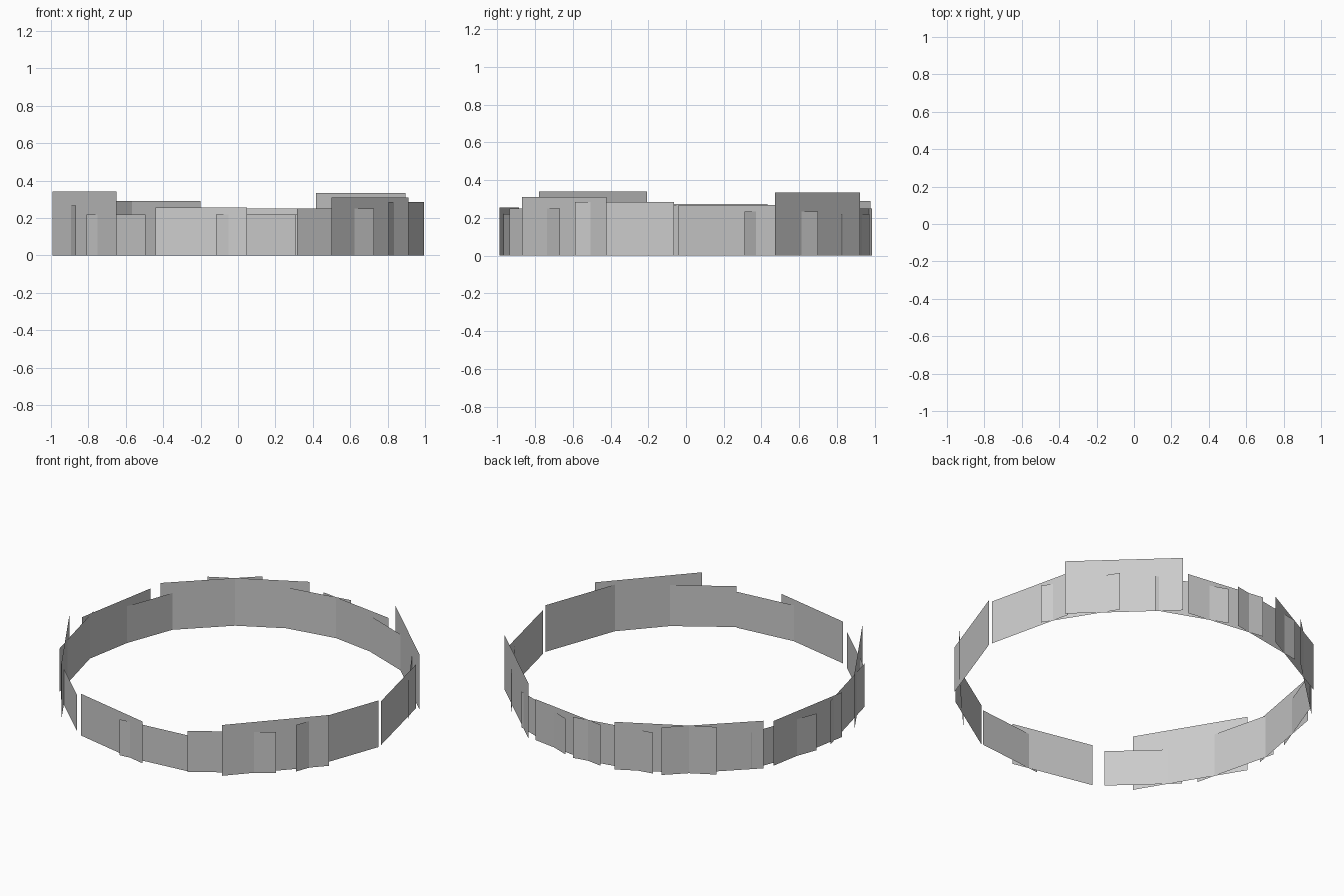
import bpy
from math import radians, cos, sin

if "Cube" in bpy.data.objects:
    bpy.data.objects.remove(bpy.data.objects["Cube"])

RADIUS = 0.957   # distance of every panel's middle from the centre
ASPECT = 0.51    # panel height / width

# (angle in degrees, panel width) around the ring
PANELS = [
    (13.1, 0.525), (31.9, 0.46), (46.7, 0.655), (69.5, 0.43), (82.0, 0.49),
    (100.0, 0.49), (118.2, 0.57), (133.8, 0.57), (159.5, 0.44), (169.8, 0.535),
    (194.0, 0.52), (211.0, 0.668), (227.0, 0.43), (258.1, 0.50), (275.8, 0.43),
    (303.0, 0.49), (317.5, 0.608), (340.1, 0.558),
]


def add_panel(index, angle, width):
    """Upright flat rectangle, tangent to the ring, standing on the ground."""
    a = radians(angle)
    cx, cy = RADIUS * cos(a), RADIUS * sin(a)
    tx, ty = -sin(a) * width / 2, cos(a) * width / 2
    h = width * ASPECT
    verts = [(cx - tx, cy - ty, 0), (cx + tx, cy + ty, 0),
             (cx + tx, cy + ty, h), (cx - tx, cy - ty, h)]
    mesh = bpy.data.meshes.new(f"backdrop_panel_{index:02d}")
    mesh.from_pydata(verts, [], [(0, 1, 2, 3)])
    obj = bpy.data.objects.new(mesh.name, mesh)
    bpy.context.collection.objects.link(obj)


# Ring of overlapping backdrop panels
for i, (angle, width) in enumerate(PANELS, 1):
    add_panel(i, angle, width)
